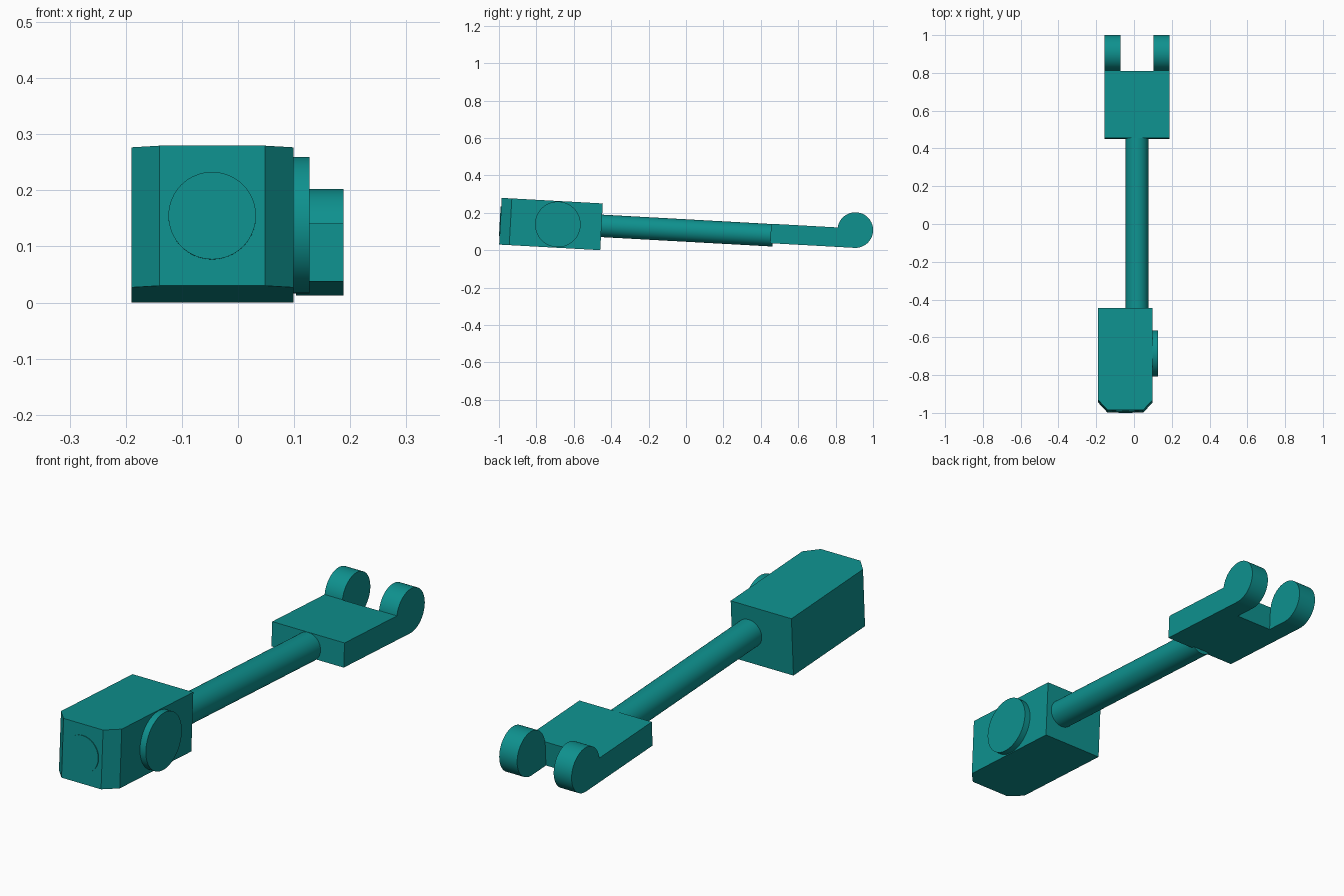
import bpy, bmesh, math
from mathutils import Matrix, Vector

cube = bpy.data.objects.get("Cube")
if cube:
    bpy.data.objects.remove(cube, do_unlink=True)

TILT = Matrix.Rotation(-0.055, 4, 'X')   # the whole link leans down to the back

teal = bpy.data.materials.new("teal")
teal.use_nodes = True
colour = (0.0044, 0.283, 0.272, 1)
teal.diffuse_color = colour
teal.node_tree.nodes["Principled BSDF"].inputs["Base Color"].default_value = colour


def prism(name, points, offset, smooth=False):
    """Extrude a closed loop of 3D points along offset."""
    bm = bmesh.new()
    base = bm.faces.new([bm.verts.new(p) for p in points])
    new = bmesh.ops.extrude_face_region(bm, geom=[base], use_keep_orig=True)
    bmesh.ops.translate(bm, vec=Vector(offset),
                        verts=[g for g in new["geom"] if isinstance(g, bmesh.types.BMVert)])
    bmesh.ops.recalc_face_normals(bm, faces=bm.faces)
    bm.transform(TILT)
    mesh = bpy.data.meshes.new(name)
    bm.to_mesh(mesh)
    bm.free()
    mesh.materials.append(teal)
    obj = bpy.data.objects.new(name, mesh)
    bpy.context.collection.objects.link(obj)
    if smooth:
        bpy.ops.object.select_all(action='DESELECT')
        obj.select_set(True)
        bpy.context.view_layer.objects.active = obj
        bpy.ops.object.shade_smooth_by_angle(angle=math.radians(30))
    return obj


def arc(radius, start=0, end=360, steps=64):
    """Points on an arc, without the end point of a full circle."""
    count = steps if end - start == 360 else steps + 1
    angles = [math.radians(start + (end - start) * i / steps) for i in range(count)]
    return [(radius * math.cos(a), radius * math.sin(a)) for a in angles]


MID = 0.1   # height of the block's centre line

# Front block with chamfered front corners
outline = [(-0.19, -0.458), (-0.19, -0.945), (-0.14, -0.999),
           (0.048, -0.999), (0.099, -0.945), (0.099, -0.458)]
prism("front_block", [(x, y, -0.025) for x, y in outline], (0, 0, 0.25))

# Round front plate and round boss on the left side
prism("front_disc", [(-0.046 + a, -0.98, MID + b) for a, b in arc(0.078)],
      (0, -0.0225, 0), True)
prism("side_boss", [(0.08, -0.692 + a, MID + b) for a, b in arc(0.122)],
      (0.047, 0, 0), True)

# Connecting rod
prism("rod", [(0.016 + a, -0.48, 0.105 + b) for a, b in arc(0.06)],
      (0, 0.94, 0), True)

# Rear plate
LOW, HIGH, FORK = 0.062, 0.166, 0.802
prism("rear_plate", [(-0.156, y, z) for y, z in
                     ((0.447, LOW), (FORK, LOW), (FORK, HIGH), (0.447, HIGH))],
      (0.344, 0, 0))

# Two rounded fork lugs
lug = [(FORK, LOW)]
lug += [(0.898 + a, 0.157 + b) for a, b in arc(0.095, -90, 174.5)]
lug.append((FORK, HIGH))
for name, x in (("right_fork_lug", -0.156), ("left_fork_lug", 0.103)):
    prism(name, [(x, y, z) for y, z in lug], (0.085, 0, 0), True)
